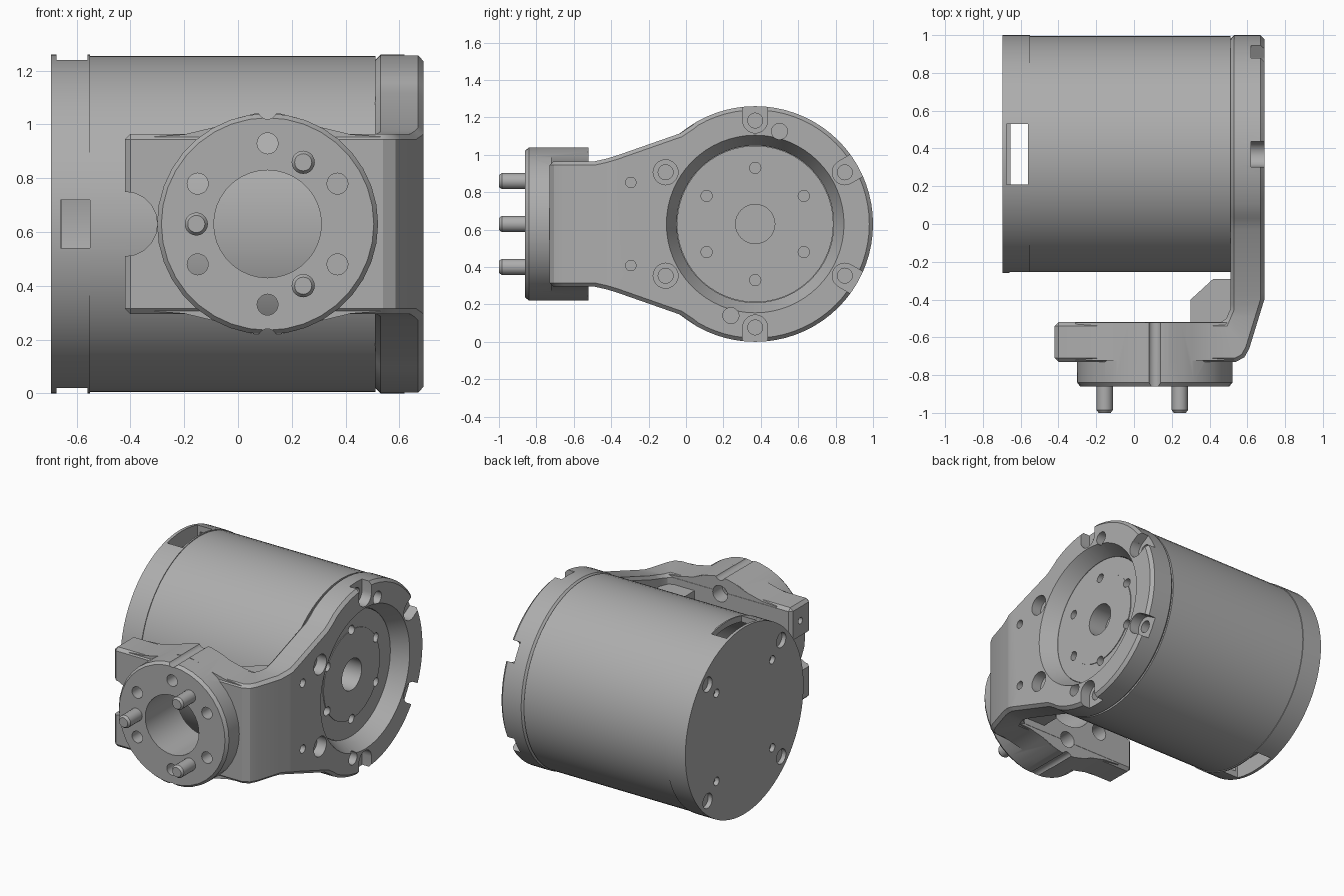
import bpy, bmesh, math
from mathutils import Vector

cube = bpy.data.objects.get("Cube")
if cube:
    bpy.data.objects.remove(cube, do_unlink=True)

metal = bpy.data.materials.new("machined_grey")
metal.use_nodes = True
GREY = (0.42, 0.42, 0.42, 1)
metal.diffuse_color = GREY
metal.node_tree.nodes["Principled BSDF"].inputs["Base Color"].default_value = GREY

CY, CZ = 0.37, 0.63          # motor axis, running along x
BX, BZ = 0.11, 0.63          # output boss axis, running along y


def place(axis, t, u, v):
    """t runs along the axis; u, v are the other two coordinates in xyz order."""
    return Vector({"x": (t, u, v), "y": (u, t, v), "z": (u, v, t)}[axis])


def finish(name, bm):
    bmesh.ops.remove_doubles(bm, verts=bm.verts, dist=1e-5)
    bmesh.ops.recalc_face_normals(bm, faces=bm.faces)
    mesh = bpy.data.meshes.new(name)
    bm.to_mesh(mesh)
    bm.free()
    mesh.materials.append(metal)
    obj = bpy.data.objects.new(name, mesh)
    bpy.context.collection.objects.link(obj)
    return obj


def prism(name, axis, pts, a, b):
    bm = bmesh.new()
    lo = [bm.verts.new(place(axis, a, *p)) for p in pts]
    hi = [bm.verts.new(place(axis, b, *p)) for p in pts]
    bm.faces.new(lo)
    bm.faces.new(hi)
    for i in range(len(pts)):
        j = (i + 1) % len(pts)
        bm.faces.new((lo[i], lo[j], hi[j], hi[i]))
    return finish(name, bm)


def turned(name, axis, centre, profile, sides=24):
    """Solid of revolution; profile is (position along axis, radius)."""
    bm = bmesh.new()
    rings = []
    for t, r in profile:
        rings.append([bm.verts.new(place(axis, t,
                      centre[0] + r * math.cos(math.tau * i / sides),
                      centre[1] + r * math.sin(math.tau * i / sides))) for i in range(sides)])
    for lo, hi in zip(rings, rings[1:]):
        for i in range(sides):
            j = (i + 1) % sides
            bm.faces.new((lo[i], lo[j], hi[j], hi[i]))
    bm.faces.new(rings[0])
    bm.faces.new(rings[-1])
    return finish(name, bm)


def hole(axis, centre, r, a, b, sides=20):
    return turned("cutter", axis, centre, [(a, r), (b, r)], sides)


def box(axis, u0, u1, v0, v1, a, b):
    return prism("cutter", axis, [(u0, v0), (u1, v0), (u1, v1), (u0, v1)], a, b)


def bake(obj):
    dg = bpy.context.evaluated_depsgraph_get()
    mesh = bpy.data.meshes.new_from_object(obj.evaluated_get(dg))
    obj.modifiers.clear()
    obj.data = mesh


def combine(obj, tools, operation="DIFFERENCE"):
    for tool in tools:
        tool.hide_render = True
        mod = obj.modifiers.new("cut", "BOOLEAN")
        mod.operation, mod.solver, mod.object = operation, "EXACT", tool
    bake(obj)
    for tool in tools:
        bpy.data.objects.remove(tool, do_unlink=True)


def chamfer(obj, width):
    mod = obj.modifiers.new("chamfer", "BEVEL")
    mod.width, mod.segments = width, 1
    mod.limit_method, mod.angle_limit = "ANGLE", math.radians(50)
    bake(obj)


def smooth(obj, angle=28):
    bpy.ops.object.select_all(action="DESELECT")
    obj.select_set(True)
    bpy.context.view_layer.objects.active = obj
    bpy.ops.object.shade_smooth_by_angle(angle=math.radians(angle))


def polar(centre, r, degrees):
    a = math.radians(degrees)
    return centre[0] + r * math.cos(a), centre[1] + r * math.sin(a)


motor_c, boss_c = (CY, CZ), (BX, BZ)

# Motor housing: hollow can with a raised rotor face
motor = turned("motor_housing", "x", motor_c,
               [(-0.695, 0.63), (-0.55, 0.63), (-0.55, 0.625), (0.512, 0.625),
                (0.512, 0.418), (0.585, 0.418), (0.585, 0.3), (0.59, 0.3)], 72)
cuts = [hole("x", motor_c, 0.59, -0.655, 0.4, 72),
        hole("x", motor_c, 0.105, 0.46, 0.7, 32)]
cuts += [hole("x", polar(motor_c, 0.3, 30 + 60 * i), 0.03, 0.5, 0.7) for i in range(6)]
# Cable slots at the top, bottom and front of the can
cuts += [box("z", -0.675, -0.56, 0.21, 0.53, 1.15, 1.35),
         box("z", -0.675, -0.56, 0.21, 0.53, -0.1, 0.11),
         box("y", -0.66, -0.55, 0.54, 0.72, -0.4, -0.15)]
# Screw holes in the end cap
for i in range(4):
    cuts.append(hole("x", polar(motor_c, 0.555, 45 + 90 * i), 0.05, -0.8, -0.665))
    cuts.append(hole("x", polar(motor_c, 0.42, 45 + 90 * i), 0.028, -0.8, -0.665))
combine(motor, cuts)
smooth(motor)

# Bracket: L-shaped section trimmed by the keyhole side outline
bracket = prism("bracket", "z",
                [(0.69, 1.1), (0.69, -0.4), (0.61, -0.66), (0.585, -0.705), (0.54, -0.73),
                 (-0.42, -0.73), (-0.42, -0.52), (0.48, -0.52), (0.51, -0.45), (0.51, 1.1)],
                -0.1, 1.4)
arm = [(-0.9, 0.335), (-0.49, 0.335), (-0.43, 0.348), (-0.37, 0.366), (-0.03, 0.485), (0.03, 0.525)]
arc = [polar((CY, 0), 0.63, 120 - 5 * i) for i in range(24)]
upper = arm + arc
outline = [(y, CZ + h) for y, h in upper] + [(CY + 0.63, CZ)] + [(y, CZ - h) for y, h in reversed(upper)]
combine(bracket, [prism("side_outline", "x", outline, -1, 1)], "INTERSECT")
chamfer(bracket, 0.02)

# Flange bulge, boss and inner gusset
half = [(-0.31, 0.325), (-0.2, 0.333), (-0.08, 0.362), (0.0, 0.395), (0.06, 0.41)]
top = half + [(2 * BX - x, h) for x, h in reversed(half)]
bulge = [(x, BZ + h) for x, h in top] + [(x, BZ - h) for x, h in reversed(top)]
gusset = [(0.3, -0.55), (0.3, -0.4), (0.42, -0.29), (0.53, -0.29), (0.53, -0.55)]
combine(bracket, [
    prism("bulge", "y", bulge, -0.722, -0.521),
    turned("boss", "y", boss_c, [(-0.86, 0.395), (-0.84, 0.411), (-0.523, 0.411)], 36),
    prism("gusset", "z", gusset, 0.36, 0.9)], "UNION")

# Rotor opening, boss bore, end notch and boss grooves
cuts = [turned("cutter", "x", motor_c, [(0.45, 0.42), (0.59, 0.42), (0.692, 0.476), (0.75, 0.476)], 64),
        hole("y", boss_c, 0.2, -1, -0.2, 36),
        hole("y", (-0.42, BZ), 0.12, -1, -0.4, 20),
        hole("y", (BX, BZ + 0.425), 0.035, -1, -0.4),
        hole("y", (BX, BZ - 0.425), 0.035, -1, -0.4)]
# Bolt seats around the ring; the outer four open through the rim
for i in range(6):
    deg = 30 + 60 * i
    seat = polar(motor_c, 0.553, deg)
    cuts.append(hole("x", seat, 0.067, 0.62, 0.8))
    cuts.append(hole("x", seat, 0.04, 0.53, 0.8))
    if deg not in (150, 210):
        out = Vector((math.cos(math.radians(deg)), math.sin(math.radians(deg))))
        side = Vector((-out.y, out.x)) * 0.067
        near, far = Vector(seat), Vector(seat) + out * 0.2
        cuts.append(prism("cutter", "x", [near + side, near - side, far - side, far + side], 0.62, 0.8))
# Dowel holes, arm screw holes and flange end holes
cuts += [hole("x", p, 0.043, 0.56, 0.8) for p in ((0.5, 1.125), (0.24, 0.14))]
for s in (-1, 1):
    cuts.append(hole("x", (-0.295, CZ + s * 0.222), 0.028, 0.52, 0.8))
    cuts.append(hole("x", (-0.62, CZ + s * 0.222), 0.022, -0.6, -0.34))
# Through holes in the boss, counterbored behind
for deg in (30, 90, 150, 210, 270, 330):
    cuts.append(hole("y", polar(boss_c, 0.3, deg), 0.039, -1, -0.45))
    cuts.append(hole("y", polar(boss_c, 0.3, deg), 0.055, -0.62, -0.45))
combine(bracket, cuts)
smooth(bracket)

# Three screws standing out of the boss
for n, deg in enumerate((60, 180, 300)):
    pin = turned(f"boss_screw_{n + 1}", "y", polar(boss_c, 0.265, deg),
                 [(-1.0, 0.032), (-0.985, 0.043), (-0.6, 0.043)], 20)
    smooth(pin)
